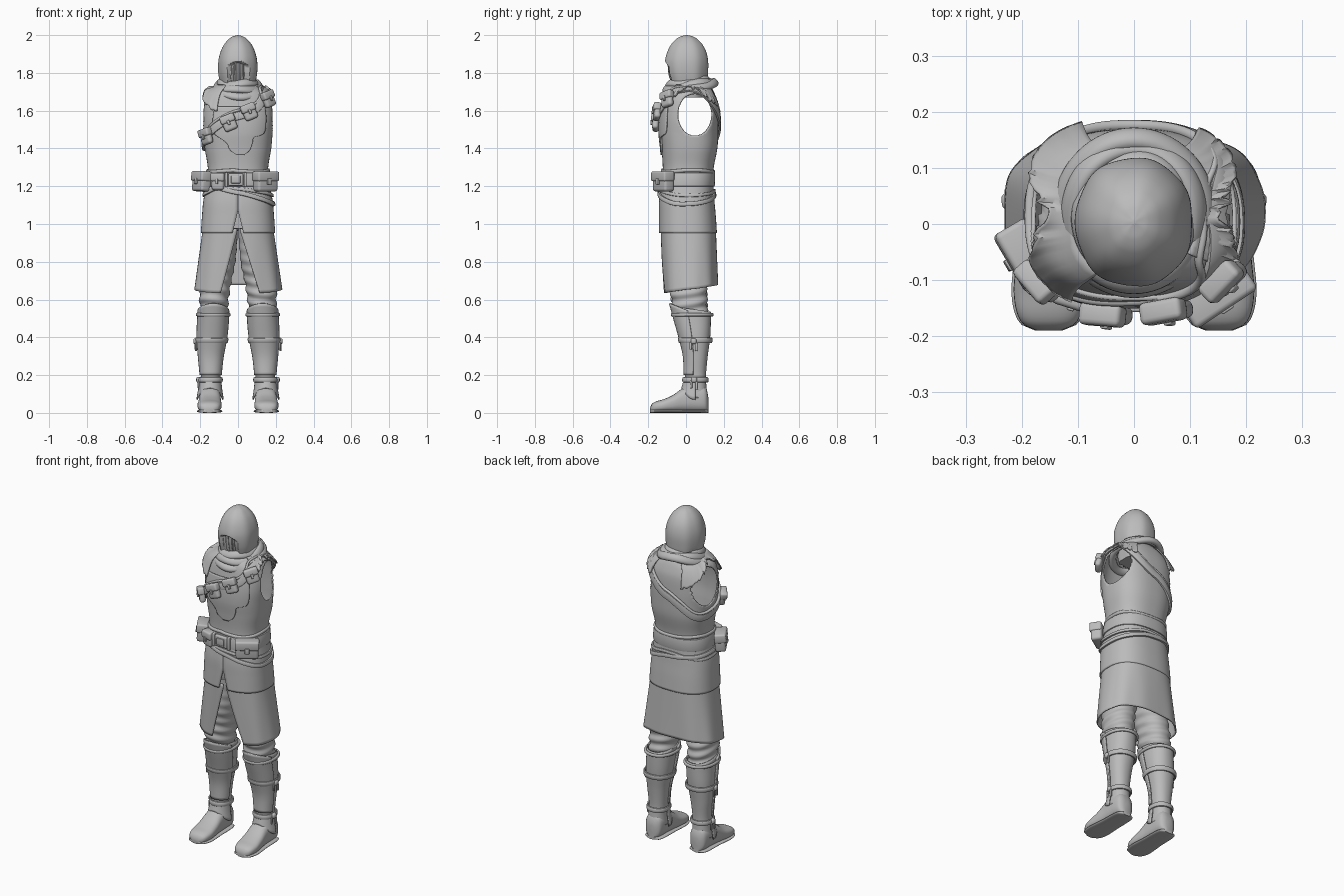
import bpy, bmesh, math, random
from mathutils import Vector, Matrix

random.seed(4)
if "Cube" in bpy.data.objects:
    bpy.data.objects.remove(bpy.data.objects["Cube"])
grey = bpy.data.materials.new("plain_grey")
grey.use_nodes = True
grey.diffuse_color = (0.5, 0.5, 0.5, 1)
grey.node_tree.nodes["Principled BSDF"].inputs["Base Color"].default_value = (0.5, 0.5, 0.5, 1)
made = []


def add(name, bm, thick=0):
    me = bpy.data.meshes.new(name)
    bm.to_mesh(me)
    bm.free()
    me.materials.append(grey)
    ob = bpy.data.objects.new(name, me)
    bpy.context.collection.objects.link(ob)
    made.append(ob)
    if thick:
        mod = ob.modifiers.new("thickness", 'SOLIDIFY')
        mod.thickness, mod.offset = thick, -1
    return ob


def interp(rows, k):
    """Smooth interpolation of rows keyed by their first value."""
    n = len(rows)
    k = min(max(k, rows[0][0]), rows[-1][0])
    i = max(j for j in range(n - 1) if rows[j][0] <= k)

    def slope(j, c):
        a, b = rows[max(j - 1, 0)], rows[min(j + 1, n - 1)]
        return (b[c] - a[c]) / (b[0] - a[0])
    a, b = rows[i], rows[i + 1]
    h = b[0] - a[0]
    s = (k - a[0]) / h
    return [a[c] * (1 + 2 * s) * (1 - s) ** 2 + b[c] * s * s * (3 - 2 * s)
            + h * slope(i, c) * s * (1 - s) ** 2 - h * slope(i + 1, c) * s * s * (1 - s)
            for c in range(1, len(a))]


def power(v, p):
    return math.copysign(abs(v) ** (2 / p), v)


class Body:
    """Rounded body from rows of z, centre x, centre y, half width, half depth."""
    def __init__(self, rows, p=2.5):
        self.rows, self.p = rows, p

    def base(self, t, z):
        cx, cy, rx, ry = interp(self.rows, z)
        a = math.radians(t)
        return Vector((cx + rx * power(math.sin(a), self.p), cy - ry * power(math.cos(a), self.p), z))

    def normal(self, t, z):
        du = self.base(t + 1, z) - self.base(t - 1, z)
        dv = self.base(t, z + .003) - self.base(t, z - .003)
        return du.cross(dv).normalized()

    def at(self, t, z, off=0):
        return self.base(t, z) + self.normal(t, z) * off if off else self.base(t, z)

    def angle(self, x, z):
        r = min(abs(x) / interp(self.rows, z)[2], 1) ** (self.p / 2)
        return math.copysign(math.degrees(math.asin(r)), x)


def sheet(name, f, nu, nv, closed=False, thick=0, cap=False, wrap=False):
    """Grid of faces through f(u, v)."""
    bm = bmesh.new()
    cols, last = nu + (not closed), nv + (not wrap)
    g = [[bm.verts.new(f(i / nu, j / nv)) for i in range(cols)] for j in range(last)]
    for j in range(nv):
        for i in range(nu):
            a, b = g[j], g[(j + 1) % last]
            k = (i + 1) % cols
            bm.faces.new((a[i], a[k], b[k], b[i]))
    if cap:
        bm.faces.new(g[0])
        bm.faces.new(g[-1])
    if cap or wrap:
        bmesh.ops.recalc_face_normals(bm, faces=bm.faces[:])
    return add(name, bm, thick)


def sweep(name, pts, nrms, w, th, p=4, closed=True):
    """Band or cord along a path."""
    n = len(pts)

    def f(u, v):
        i = round(v * (n if closed else n - 1)) % n
        a, b = (pts[i - 1], pts[(i + 1) % n]) if closed else (pts[max(i - 1, 0)], pts[min(i + 1, n - 1)])
        side = nrms[i].cross(b - a).normalized()
        q = math.tau * u
        return pts[i] + side * w / 2 * power(math.cos(q), p) + nrms[i] * th / 2 * power(math.sin(q), p)
    sheet(name, f, 12, n if closed else n - 1, True, cap=not closed, wrap=closed)


def band(name, body, path, w, th, off=.004, p=4, n=72):
    ks = [(i,) + tuple(q) for i, q in enumerate(path)]
    tz = [interp(ks, (len(path) - 1) * i / n) for i in range(n)]
    sweep(name, [body.at(t, z, off) for t, z in tz], [body.normal(t, z) for t, z in tz], w, th, p)


def boxes(name, loc, nrm, up, parts):
    """Bevelled boxes (side, out, up, width, depth, height, bevel) in a local frame."""
    bm = bmesh.new()
    n = Vector(nrm).normalized()
    s = Vector(up).cross(n).normalized()
    frame = Matrix((s, n, n.cross(s))).transposed().to_4x4()
    frame.translation = loc
    for sx, sy, sz, w, d, h, bev in parts:
        m = frame @ Matrix.Translation((sx, sy, sz)) @ Matrix.Diagonal((w, d, h, 1))
        vs = bmesh.ops.create_cube(bm, size=1, matrix=m)["verts"]
        es = list({e for v in vs for e in v.link_edges})
        bmesh.ops.bevel(bm, geom=es, offset=bev, segments=3, affect='EDGES', profile=.5, clamp_overlap=True)
    bmesh.ops.recalc_face_normals(bm, faces=bm.faces[:])
    add(name, bm)


def pouch(name, loc, nrm, up, w, d, h):
    boxes(name, loc, nrm, up, [(0, 0, 0, w, d, h, .014), (0, .004, h * .26, w + .008, d + .006, h * .5, .01),
                               (0, d / 2 + .006, 0, w * .2, .01, h * .3, .003)])


# Coat: hollow torso with open armholes, and the flared hem below the belt
coat = Body([(.95, 0, .01, .193, .15), (1.04, 0, .007, .187, .147), (1.12, 0, .004, .18, .143),
             (1.22, 0, .007, .163, .135), (1.3, 0, .012, .16, .135), (1.4, 0, .018, .176, .148),
             (1.48, 0, .016, .183, .154), (1.56, 0, .017, .19, .153), (1.64, 0, .02, .185, .145),
             (1.69, 0, .018, .165, .132), (1.72, 0, .018, .125, .117), (1.75, 0, .02, .08, .09)])
torso = sheet("coat_torso", lambda u, v: coat.at(360 * u, 1.2 + .55 * v), 120, 64, True, .007)
bm = bmesh.new()
bm.from_mesh(torso.data)


def hole(p):
    return ((p.y - .048) / .092) ** 2 + ((p.z - 1.58) / .113) ** 2


bmesh.ops.delete(bm, geom=[f for f in bm.faces if hole(f.calc_center_median()) < 1], context='FACES')
for v in bm.verts:
    if v.is_boundary and hole(v.co) < 1.5 and abs(v.co.x) > .1:
        k = hole(v.co) ** -.5
        v.co.y, v.co.z = .048 + (v.co.y - .048) * k, 1.58 + (v.co.z - 1.58) * k
bm.to_mesh(torso.data)
bm.free()


def hem(u, v):
    z = .952 + .26 * v
    g = coat.angle(max(0, 1.07 - z) * .25, z)
    return coat.at(g + (360 - 2 * g) * u, z, .004)


sheet("coat_hem", hem, 96, 24, thick=.01)

# Long skirt with a front slit
skirt = Body([(.62, 0, .025, .238, .147), (.8, 0, .018, .212, .147), (.98, 0, .012, .186, .146)], 2.6)


def skirt_cloth(u, v):
    zg = .975 - .33 * (1 - v)
    k = max(0, (.96 - zg) / .32)
    a, b = skirt.angle(.012 + .105 * k, zg), 360 - skirt.angle(.005 + .088 * k, zg)
    t = a + (b - a) * u
    low = .655 - .022 * math.cos(math.radians(t))
    return skirt.at(t, low + (.975 - low) * v, .002 * (1 - v) * math.sin(math.radians(9 * t)))


sheet("skirt", skirt_cloth, 96, 20, thick=.007)

# Chest plate laid on the coat
plate = [(1.365, -.005, .03), (1.39, -.04, .06), (1.43, -.06, .075), (1.46, -.1, .085),
         (1.475, -.12, .13), (1.55, -.13, .145), (1.62, -.12, .14)]


def chest(u, v):
    z = 1.365 + .255 * v
    a, b = interp(plate, z)
    a, b = coat.angle(a, z), coat.angle(b, z)
    return coat.at(a + (b - a) * u, z, .008)


sheet("chest_plate", chest, 24, 32, thick=.009)

# Ragged shoulder caps, the right one larger
for name, sgn, span, drop in (("right_shoulder_cap", -1, (28, 158), .11), ("left_shoulder_cap", 1, (55, 150), .08)):
    jag = [random.uniform(-.012, .012) for _ in range(60)]

    def cap(u, v):
        u = u if sgn > 0 else 1 - u
        t = span[0] + (span[1] - span[0]) * u
        low = 1.705 - drop * (1 - math.exp(-((t - 90) / 36) ** 2)) + jag[round(u * 48)] * .7
        return coat.at(sgn * t, low + (1.732 - low) * v, .008 + .016 * (1 - v) ** 2)
    sheet(name, cap, 48, 10, thick=.006)

# Diagonal chest strap with four pouches
band("chest_strap", coat, [(90, 1.71), (50, 1.685), (25, 1.61), (-10, 1.555), (-45, 1.49), (-70, 1.44), (-100, 1.41),
                           (-130, 1.42), (-160, 1.48), (-190, 1.55), (-215, 1.62), (-245, 1.69), (-270, 1.71)],
     .042, .014, .008, n=110)
band("chest_strap_edge", coat, [(90, 1.725), (50, 1.71), (25, 1.64), (-10, 1.585), (-45, 1.52), (-70, 1.462), (-100, 1.435),
                                (-130, 1.445), (-160, 1.51), (-190, 1.58), (-215, 1.65), (-245, 1.71), (-270, 1.725)],
     .014, .018, .006, 2, 110)
for i, (x, z) in enumerate([(-.15, 1.465), (-.045, 1.535), (.057, 1.59), (.145, 1.655)]):
    t = coat.angle(x, z)
    pouch(f"chest_pouch_{i + 1}", coat.at(t, z, .024), coat.normal(t, z), (-.38, 0, .92), .072, .034, .085)

# Belts, buckle and belt pouches
band("belt", coat, [(t, 1.235) for t in range(0, 361, 30)], .075, .016)
band("belt_upper_fold", coat, [(t, 1.28 + .005 * math.sin(t)) for t in range(0, 361, 30)], .02, .016, .002, 2)
band("hip_strap", coat, [(-30, 1.19), (0, 1.165), (40, 1.13), (80, 1.105), (130, 1.12), (180, 1.155), (240, 1.17),
                         (290, 1.18), (330, 1.19)], .024, .016, .008)
band("hip_strap_upper", coat, [(-30, 1.195), (0, 1.185), (45, 1.165), (90, 1.15), (140, 1.16), (180, 1.175), (240, 1.15),
                               (290, 1.16), (330, 1.195)], .018, .014, .007)
boxes("buckle", (-.012, -.137, 1.235), (0, -1, 0), (0, 0, 1),
      [(0, 0, 0, .08, .026, .065, .006), (0, .014, 0, .05, .012, .04, .004),
       (.05, 0, 0, .015, .03, .078, .005), (-.05, 0, 0, .015, .03, .078, .005)])
pouch("left_belt_pouch", (.145, -.12, 1.225), (.55, -.83, 0), (0, 0, 1), .125, .062, .105)
pouch("right_belt_pouch", (-.192, -.055, 1.225), (-.85, -.5, .1), (0, 0, 1), .11, .06, .105)
pouch("small_belt_pouch", (-.104, -.122, 1.225), (-.3, -.95, 0), (0, 0, 1), .068, .046, .09)

# Hood with a recessed, folded face cloth
head = Body([(1.67, 0, .01, .082, .09), (1.74, 0, .008, .093, .102), (1.8, 0, .004, .103, .112),
             (1.86, 0, .003, .103, .114), (1.91, 0, .004, .092, .103), (1.95, 0, .004, .073, .083),
             (1.98, 0, .004, .047, .055), (1.994, 0, .004, .025, .03), (2, 0, .004, .003, .004)], 2.15)


def hood(u, v):
    t, z = 360 * u - 180, 1.67 + .33 * (1 - (1 - v) ** 1.7)
    p = head.at(t, z)
    k = 0
    if p.y < 0:
        k = max(0, min(1, (.058 - abs(p.x - .004)) / .008, (1.862 - 8 * p.x ** 2 - z) / .008))
    return head.at(t, z, k * (-.02 + .005 * math.sin(p.x * 260)) + (1 - k) * .002 * math.sin(math.radians(7 * t)) * (1 - v))


sheet("hood", hood, 150, 90, True, cap=True)

# Scarf folds around the neck
for i, (rx, ry, cy, z0, drop) in enumerate([(.094, .104, .012, 1.752, .012), (.112, .122, .016, 1.732, .022),
                                            (.126, .132, .02, 1.712, .034)]):
    ring, outs = [], []
    for j in range(64):
        a = math.tau * j / 64
        s, c = math.sin(a), math.cos(a)
        ring.append(Vector((rx * s, cy - ry * c, z0 - drop * c + .006 * math.sin(3 * a + 2 * i))))
        outs.append(Vector((s, -c, .8)).normalized())
    sweep(f"scarf_fold_{i + 1}", ring, outs, .046, .026 + .004 * i, 2.3)

# Legs, boots, greaves, bindings and shoes
shoe_rows = [(-.19, .02, .024), (-.182, .042, .042), (-.16, .057, .056), (-.12, .064, .068), (-.07, .061, .09),
             (-.02, .057, .125), (.03, .056, .15), (.09, .052, .14), (.112, .04, .12), (.118, .02, .08)]
for side, s in (("left", 1), ("right", -1)):
    leg = Body([(.5, s * .13, .03, .07, .085), (.57, s * .128, .02, .074, .092), (.63, s * .125, .015, .079, .096),
                (.7, s * .115, .012, .08, .096), (.8, s * .1, .01, .086, .108), (.98, s * .085, .01, .085, .11)], 2.2)
    boot = Body([(.08, s * .148, .05, .056, .064), (.14, s * .147, .05, .052, .058), (.2, s * .145, .05, .052, .056),
                 (.3, s * .144, .053, .062, .062), (.4, s * .138, .048, .075, .08), (.5, s * .132, .036, .078, .096),
                 (.58, s * .13, .025, .077, .107)], 2.2)
    sheet(side + "_trouser", lambda u, v: leg.at(360 * u, .5 + .48 * v, .006 * (1 - v) * math.sin(
        (.5 + .48 * v) * 110 + 2 * math.sin(math.tau * u + s))), 48, 60, True)
    sheet(side + "_boot", lambda u, v: boot.at(360 * u, .08 + (.47 + .015 * math.cos(math.tau * u)) * v), 48, 30, True, .006)
    sheet(side + "_greave", lambda u, v: boot.at(-80 + 160 * u, .2 + (.335 + .045 * math.cos(2.8 * (u - .5))) * v, .008),
          28, 24, thick=.008)
    sheet(side + "_ankle_flap", lambda u, v: boot.at(-90 + 180 * u, .1 + .03 * math.cos(6.28 * (u - .5)) * (1 - v)
                                                     + .08 * v, .016 - .01 * v), 24, 6, thick=.006)
    for nm, z, w in (("cuff", .52, .018), ("calf_binding", .385, .03), ("ankle_binding", .175, .028)):
        band(f"{side}_{nm}", boot, [(t, z) for t in range(0, 361, 30)], w, .014, .007, 2.5, 40)
    for nm, z in (("calf_knot", .38), ("ankle_knot", .175)):
        boxes(f"{side}_{nm}", boot.at(s * 85, z, .012), (s, -.1, 0), (0, 0, 1),
              [(0, 0, 0, .03, .024, .03, .01), (.014, 0, -.03, .014, .01, .045, .004), (-.016, 0, -.025, .014, .01, .04, .004)])

    def shoe(u, v, grow=0, top=None):
        y = -.19 + .308 * v
        w, h = interp(shoe_rows, y)
        h = top or h
        a = math.tau * u
        return Vector((s * (.148 + .02 * max(0, -y)) + (w + grow) * power(math.cos(a), 2.6), y,
                       .004 * (top is None) + h / 2 + h / 2 * power(math.sin(a), 2.6)))
    sheet(side + "_shoe", shoe, 32, 36, True, cap=True)
    sheet(side + "_sole", lambda u, v: shoe(u, v, .004, .018), 24, 30, True, cap=True)

bpy.ops.object.select_all(action='DESELECT')
for ob in made:
    ob.select_set(True)
bpy.context.view_layer.objects.active = made[0]
bpy.ops.object.shade_smooth_by_angle(angle=math.radians(40))
